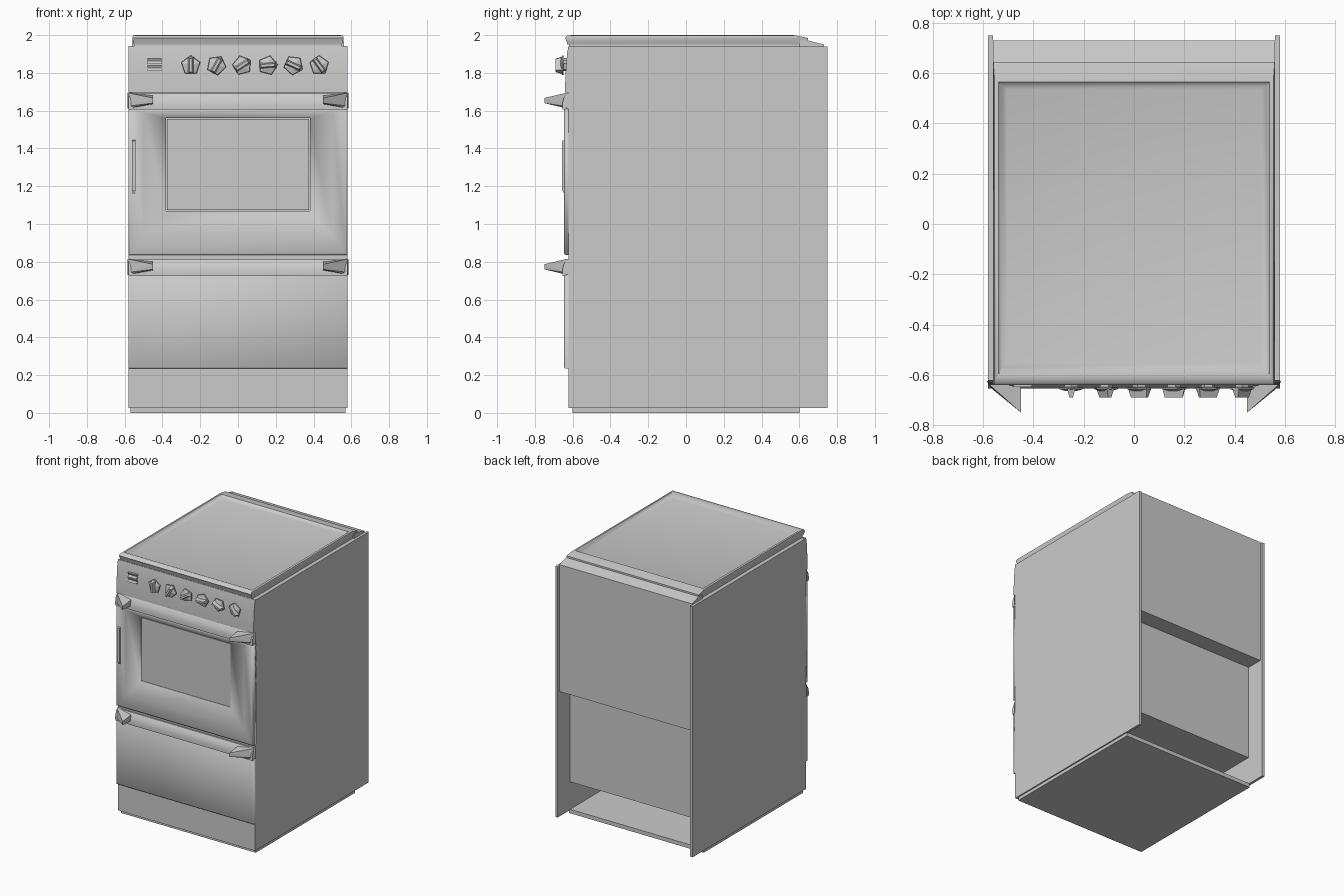
import bpy, bmesh, math
from mathutils import Vector, Matrix

if "Cube" in bpy.data.objects:
    bpy.data.objects.remove(bpy.data.objects["Cube"], do_unlink=True)

grey = bpy.data.materials.new("enamel_grey")
grey.use_nodes = True
GREY = (0.6, 0.6, 0.6, 1)
grey.diffuse_color = GREY
grey.node_tree.nodes["Principled BSDF"].inputs["Base Color"].default_value = GREY


def finish(name, bm, smooth=None):
    bmesh.ops.recalc_face_normals(bm, faces=bm.faces[:])
    me = bpy.data.meshes.new(name)
    bm.to_mesh(me)
    bm.free()
    me.materials.append(grey)
    ob = bpy.data.objects.new(name, me)
    bpy.context.collection.objects.link(ob)
    if smooth:
        bpy.ops.object.select_all(action='DESELECT')
        ob.select_set(True)
        bpy.context.view_layer.objects.active = ob
        bpy.ops.object.shade_smooth_by_angle(angle=math.radians(smooth))
    return ob


def loft(name, loops, smooth=None, cap_end=True):
    """Skin a list of point loops and close the ends."""
    bm = bmesh.new()
    rings = [[bm.verts.new(p) for p in loop] for loop in loops]
    for a, b in zip(rings, rings[1:]):
        for i in range(len(a)):
            j = (i + 1) % len(a)
            bm.faces.new((a[i], a[j], b[j], b[i]))
    bm.faces.new(rings[0])
    if cap_end:
        bm.faces.new(rings[-1])
    return finish(name, bm, smooth)


def rect_xz(hx, z0, z1, y):
    return [(-hx, y, z0), (hx, y, z0), (hx, y, z1), (-hx, y, z1)]


def rect_xy(hx, y0, y1, z):
    return [(-hx, y0, z), (hx, y0, z), (hx, y1, z), (-hx, y1, z)]


def box(name, x0, x1, y0, y1, z0, z1):
    return loft(name, [[(x0, y0, z), (x1, y0, z), (x1, y1, z), (x0, y1, z)] for z in (z0, z1)])


def extrude_x(name, profile, x0, x1, smooth=None):
    return loft(name, [[(x, y, z) for y, z in profile] for x in (x0, x1)], smooth)


def hull(name, points):
    bm = bmesh.new()
    for p in points:
        bm.verts.new(p)
    bmesh.ops.convex_hull(bm, input=bm.verts[:])
    return finish(name, bm)


# Carcass
box("floor_plate", -0.57, 0.57, -0.6, 0.6, 0, 0.03)
box("oven_body", -0.56, 0.56, -0.62, 0.6, 0.24, 1.94)
box("upper_back_panel", -0.56, 0.56, 0.6, 0.73, 0.98, 1.945)
box("kick_panel", -0.575, 0.575, -0.622, -0.6, 0.025, 0.24)
for side, s in (("left", 1), ("right", -1)):
    box(side + "_side_panel", s * 0.56, s * 0.58, -0.622, 0.75, 0.025, 1.94)

# Hob: outer lip, recessed top and sloping rear strip
box("hob_base", -0.55, 0.55, -0.62, 0.64, 1.935, 1.96)
loft("hob_top", [
    rect_xy(0.55, -0.628, 0.645, 1.95),
    rect_xy(0.555, -0.632, 0.645, 1.965),
    rect_xy(0.56, -0.64, 0.645, 1.985),
    rect_xy(0.555, -0.63, 0.58, 1.998),
    rect_xy(0.54, -0.6, 0.565, 2.0),
    rect_xy(0.525, -0.57, 0.55, 1.985),
    rect_xy(0.505, -0.55, 0.535, 1.98)], smooth=50)
extrude_x("hob_rear_strip", [(0.6, 1.94), (0.73, 1.94), (0.73, 1.95), (0.645, 1.972), (0.6, 1.972)],
          -0.56, 0.56)

# Control panel with two rocker switches and six knobs
extrude_x("control_panel", [(-0.61, 1.695), (-0.64, 1.695), (-0.64, 1.74), (-0.636, 1.82),
                            (-0.63, 1.9), (-0.622, 1.943), (-0.61, 1.943)], -0.58, 0.58, smooth=40)
for i, z in enumerate((1.826, 1.864)):
    extrude_x("switch_%d" % (i + 1), [(-0.625, z - 0.016), (-0.648, z - 0.016),
                                      (-0.64, z), (-0.648, z + 0.016), (-0.625, z + 0.016)], -0.48, -0.405)

for i in range(6):
    centre = Matrix.Translation((-0.25 + 0.136 * i, 0, 1.84)) @ Matrix.Rotation(0.5 * i, 4, 'Y')

    def ring(r, y, n=5):
        return [centre @ Vector((r * math.sin(k * math.tau / n), y, r * math.cos(k * math.tau / n)))
                for k in range(n)]
    loft("knob_%d" % (i + 1), [ring(0.028, -0.63), ring(0.028, -0.648), ring(0.053, -0.65),
                               ring(0.05, -0.657), ring(0.022, -0.665)])
    hull("knob_grip_%d" % (i + 1),
         [centre @ Vector((x, y, z)) for y, w, h in ((-0.655, 0.016, 0.044), (-0.69, 0.007, 0.036))
          for x in (-w, w) for z in (-h, h)])

# Oven door: frame dishing inward to the window
door = loft("oven_door_frame", [
    rect_xz(0.58, 0.835, 1.61, -0.61),
    rect_xz(0.58, 0.835, 1.61, -0.64),
    rect_xz(0.57, 0.845, 1.605, -0.646),
    rect_xz(0.5, 0.94, 1.59, -0.643),
    rect_xz(0.38, 1.07, 1.56, -0.632),
    rect_xz(0.38, 1.07, 1.56, -0.622)], smooth=95, cap_end=False)
box("oven_window", -0.376, 0.376, -0.63, -0.615, 1.074, 1.556)
hull("door_side_pull", [(x, y, z) for y, z0, z1 in ((-0.635, 1.14, 1.45), (-0.656, 1.18, 1.44))
                        for x in (-0.56, -0.542) for z in (z0, z1)])

# Storage drawer
loft("drawer_front", [rect_xz(0.58, 0.235, 0.73, -0.61),
                      rect_xz(0.58, 0.235, 0.73, -0.64),
                      rect_xz(0.574, 0.241, 0.724, -0.646)], smooth=60)

# Handle rails with a pointed bracket at each end
for name, z in (("door", 1.605), ("drawer", 0.725)):
    extrude_x(name + "_handle_rail", [(-0.61, z), (-0.654, z), (-0.655, z + 0.03), (-0.648, z + 0.06),
                                      (-0.632, z + 0.086), (-0.61, z + 0.086)], -0.58, 0.58, smooth=50)
    for side, s in (("left", 1), ("right", -1)):
        hull("%s_%s_handle_bracket" % (name, side),
             [(s * x, y, z + h) for x, y, h in (
                 (0.585, -0.625, 0.005), (0.585, -0.625, 0.09), (0.575, -0.648, 0.02),
                 (0.575, -0.64, 0.088), (0.45, -0.655, 0.03), (0.45, -0.65, 0.075),
                 (0.45, -0.75, 0.035), (0.45, -0.75, 0.062))])
